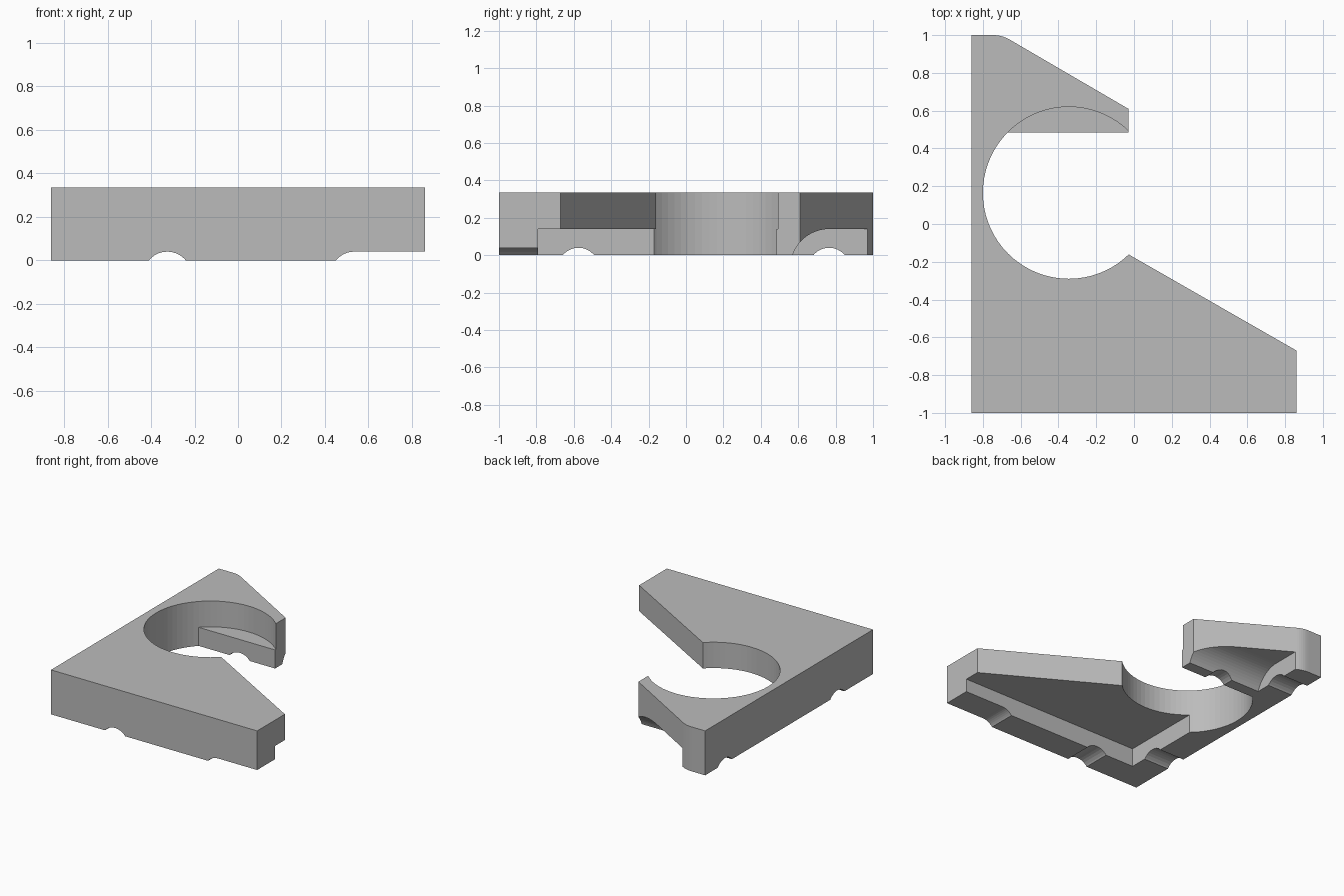
import bpy, bmesh, math

if "Cube" in bpy.data.objects:
    bpy.data.objects.remove(bpy.data.objects["Cube"], do_unlink=True)

grey = bpy.data.materials.new("plain grey")
grey.use_nodes = True
colour = (0.5, 0.5, 0.5, 1)
grey.diffuse_color = colour
grey.node_tree.nodes["Principled BSDF"].inputs["Base Color"].default_value = colour

HEIGHT, POCKET, RAIL = 0.335, 0.14, -0.65   # plate height, pocket depth, side rail edge


def arc(cx, cy, r, start, end, steps):
    angles = [math.radians(start + (end - start) * i / steps) for i in range(steps + 1)]
    return [(cx + r * math.cos(a), cy + r * math.sin(a)) for a in angles]


def prism(name, profile, axis, low, high):
    """Extrude a flat profile along one axis."""
    place = {"x": lambda t, u, v: (t, u, v),
             "y": lambda t, u, v: (u, t, v),
             "z": lambda t, u, v: (u, v, t)}[axis]
    bm = bmesh.new()
    rings = [[bm.verts.new(place(t, u, v)) for u, v in profile] for t in (low, high)]
    for ring in rings:
        bm.faces.new(ring)
    n = len(profile)
    for i in range(n):
        j = (i + 1) % n
        bm.faces.new((rings[0][i], rings[0][j], rings[1][j], rings[1][i]))
    bmesh.ops.recalc_face_normals(bm, faces=bm.faces)
    mesh = bpy.data.meshes.new(name)
    bm.to_mesh(mesh)
    bm.free()
    mesh.materials.append(grey)
    obj = bpy.data.objects.new(name, mesh)
    bpy.context.collection.objects.link(obj)
    return obj


def rect(u0, u1, v0, v1):
    return [(u0, v0), (u1, v0), (u1, v1), (u0, v1)]


def cut(target, cutter):
    """Subtract the cutter, apply the result and drop the cutter."""
    cutter.hide_render = True
    mod = target.modifiers.new("cut", "BOOLEAN")
    mod.operation, mod.solver, mod.object = "DIFFERENCE", "EXACT", cutter
    graph = bpy.context.evaluated_depsgraph_get()
    graph.update()
    mesh = bpy.data.meshes.new_from_object(target.evaluated_get(graph))
    target.modifiers.clear()
    target.data = mesh
    bpy.data.objects.remove(cutter, do_unlink=True)


# Plate outline, with a rounded corner at the back
corner = arc(-0.745, 0.83, 0.17, 60, 90, 6)
outline = [(-0.86, -1), (0.86, -1), (0.86, -0.67), (-0.03, -0.16), (-0.03, 0.61)]
plate = prism("corner_plate", outline + corner + [(-0.86, 1)], "z", 0, HEIGHT)

# Round opening that leaves a low shelf along its back edge
opening = prism("opening_cutter", arc(-0.345, 0.165, 0.455, 0, 355, 71), "z", -0.2, 0.5)
cut(opening, prism("shelf_keep", rect(-1, 0.4, 0.485, 1), "z", -0.3, POCKET))
cut(plate, opening)

# Underside pocket of the front arm
cut(plate, prism("front_pocket", rect(RAIL, 1, -0.79, 0.3), "z", -0.2, POCKET))

# Underside pocket of the back arm, with a curved inner wall
back_profile = [(0.56, -0.2)] + arc(0.765, -0.066, 0.206, 180, 90, 16)
back_profile += [(1.2, POCKET), (1.2, -0.2)]
cut(plate, prism("back_pocket", back_profile, "x", RAIL, 0.4))

# Shallow round grooves across the rails
for y in (-0.575, 0.765):
    cut(plate, prism("side_groove", arc(y, -0.07, 0.11, 0, 345, 31), "x", -1, -0.61))
cut(plate, prism("long_groove", arc(-0.325, -0.07, 0.11, 0, 345, 31), "y", -1.1, 0.64))

# Relief under the outer end of the front rail
relief = [(0.425, -0.2)] + arc(0.535, -0.07, 0.11, 180, 90, 12) + [(1, 0.04), (1, -0.2)]
cut(plate, prism("end_relief", relief, "y", -1.1, -0.7))
